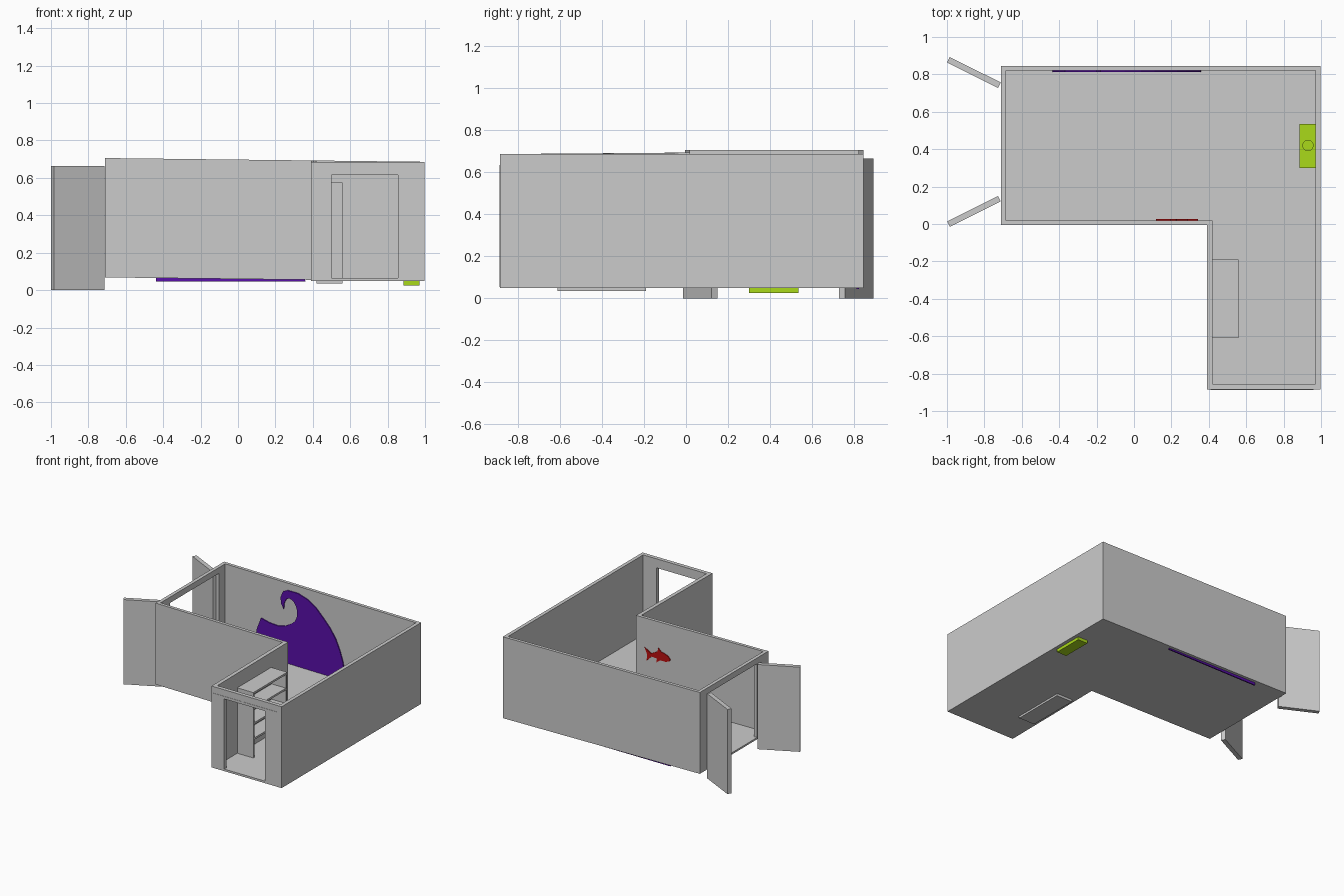
import bpy, bmesh, math
from mathutils import Matrix, Vector

if "Cube" in bpy.data.objects:
    bpy.data.objects.remove(bpy.data.objects["Cube"])


def add_object(name, bm, color=None):
    bmesh.ops.recalc_face_normals(bm, faces=bm.faces[:])
    me = bpy.data.meshes.new(name)
    bm.to_mesh(me)
    bm.free()
    ob = bpy.data.objects.new(name, me)
    bpy.context.collection.objects.link(ob)
    if color:
        mat = bpy.data.materials.new(name + "_paint")
        mat.diffuse_color = (*color, 1)
        mat.use_nodes = True
        mat.node_tree.nodes["Principled BSDF"].inputs["Base Color"].default_value = mat.diffuse_color
        me.materials.append(mat)
    return ob


def add_box(bm, lo, hi):
    lo, hi = Vector(lo), Vector(hi)
    m = Matrix.Translation((lo + hi) / 2) @ Matrix.Diagonal((*(hi - lo), 1))
    bmesh.ops.create_cube(bm, size=1, matrix=m)


def boxes(name, items, color=None):
    bm = bmesh.new()
    for lo, hi in items:
        add_box(bm, lo, hi)
    return add_object(name, bm, color)


def cut(target, name, lo, hi):
    cutter = boxes(name, [(lo, hi)])
    cutter.hide_render = True
    mod = target.modifiers.new(name, 'BOOLEAN')
    mod.operation = 'DIFFERENCE'
    mod.solver = 'EXACT'
    mod.object = cutter
    bpy.context.view_layer.objects.active = target
    bpy.ops.object.modifier_apply(modifier=name)
    bpy.data.objects.remove(cutter)


def wall_panel(name, outline, y0, y1, color):
    # flat silhouette in x-z, given a small thickness in y
    bm = bmesh.new()
    face = bm.faces.new([bm.verts.new((x, y0, z)) for x, z in outline])
    new = bmesh.ops.extrude_face_region(bm, geom=[face])['geom']
    vs = [v for v in new if isinstance(v, bmesh.types.BMVert)]
    bmesh.ops.translate(bm, verts=vs, vec=(0, y1 - y0, 0))
    bmesh.ops.triangulate(bm, faces=[f for f in bm.faces if len(f.verts) > 4])
    return add_object(name, bm, color)


# L-shaped open-topped shell, rising slightly towards the left end
outer = [(-.712, -.005), (.39, -.005), (.39, -.885), (.998, -.885), (.998, .845), (-.712, .845)]
inner = [(-.685, .02), (.42, .02), (.42, -.855), (.97, -.855), (.97, .82), (-.685, .82)]


def loop(bm, pts, z):
    return [bm.verts.new((x, y, z + (.02 * (1 - x) / 1.71 if y > -.1 else 0))) for x, y in pts]


bm = bmesh.new()
ob_, ot = loop(bm, outer, .048), loop(bm, outer, .686)
ib, it = loop(bm, inner, .06), loop(bm, inner, .686)
for i in range(6):
    j = (i + 1) % 6
    for a, b in ((ob_, ot), (ot, it), (it, ib)):
        bm.faces.new((a[i], a[j], b[j], b[i]))
bm.faces.new(ob_)
bm.faces.new(ib)
bmesh.ops.triangulate(bm, faces=bm.faces[:])
shell = add_object("room_shell", bm)
cut(shell, "double_door_opening", (-.8, .135, .082), (-.6, .745, .66))
cut(shell, "front_opening", (.5, -.95, .064), (.855, -.8, .615))

# Flat surround of the front opening
boxes("front_door_frame", [
    ((.41, -.887, .055), (.5, -.885, .635)),
    ((.855, -.887, .055), (.96, -.885, .635)),
    ((.5, -.887, .615), (.855, -.885, .635))])

# Pair of opened doors
for name, hinge, angle in (("left_door", (-.72, .742), 153.5), ("right_door", (-.72, .135), 206.5)):
    bm = bmesh.new()
    add_box(bm, (0, -.0165, 0), (.304, .0165, .664))
    m = Matrix.Translation((*hinge, 0)) @ Matrix.Rotation(math.radians(angle), 4, 'Z')
    bmesh.ops.transform(bm, matrix=m, verts=bm.verts[:])
    add_object(name, bm)

# Bookcase with its open side facing right
x0, x1, y0, y1, z0, z1, t = .421, .56, -.61, -.19, .035, .575, .015
parts = [((x0, y0, z0), (x0 + t, y1, z1)),
         ((x0, y0, z0), (x1, y0 + t, z1)),
         ((x0, y1 - t, z0), (x1, y1, z1))]
for z in (z0, .2, .32, .44, z1 - t):
    parts.append(((x0 + t, y0 + t, z), (x1, y1 - t, z + t)))
boxes("bookcase", parts)

# Green console with two square blocks and a round knob
green = (.4, .7, .01)
boxes("console", [((.885, .3, .025), (.97, .535, .2))], green)
boxes("console_squares", [((.905, y - .024, .19), (.953, y + .024, .206)) for y in (.345, .492)], green)
bm = bmesh.new()
bmesh.ops.create_cone(bm, cap_ends=True, segments=24, radius1=.03, radius2=.03, depth=.02,
                      matrix=Matrix.Translation((.93, .42, .2)))
add_object("console_knob", bm, green)

# Purple wave on the back wall
wall_panel("wave_mural", [
    (-.44, .045), (-.425, .17), (-.404, .28), (-.37, .367), (-.3, .35), (-.227, .345), (-.16, .36),
    (-.11, .389), (-.075, .42), (-.058, .46), (-.056, .51), (-.068, .545), (-.09, .575),
    (-.12, .588), (-.15, .575), (-.168, .54), (-.174, .49), (-.195, .53), (-.2, .575),
    (-.18, .625), (-.139, .645), (-.05, .645), (.038, .618), (.11, .57), (.17, .51),
    (.23, .445), (.277, .375), (.315, .29), (.34, .21), (.355, .12), (.36, .045)],
    .812, .822, (.1, .005, .4))

# Red fish on the inside of the front wall
wall_panel("fish_mural", [
    (.118, .425), (.14, .45), (.175, .463), (.195, .465), (.225, .492), (.228, .463),
    (.285, .432), (.342, .465), (.318, .415), (.325, .365), (.28, .41), (.235, .405),
    (.238, .375), (.205, .4), (.16, .4), (.13, .41)],
    .018, .026, (.5, .005, .005))
